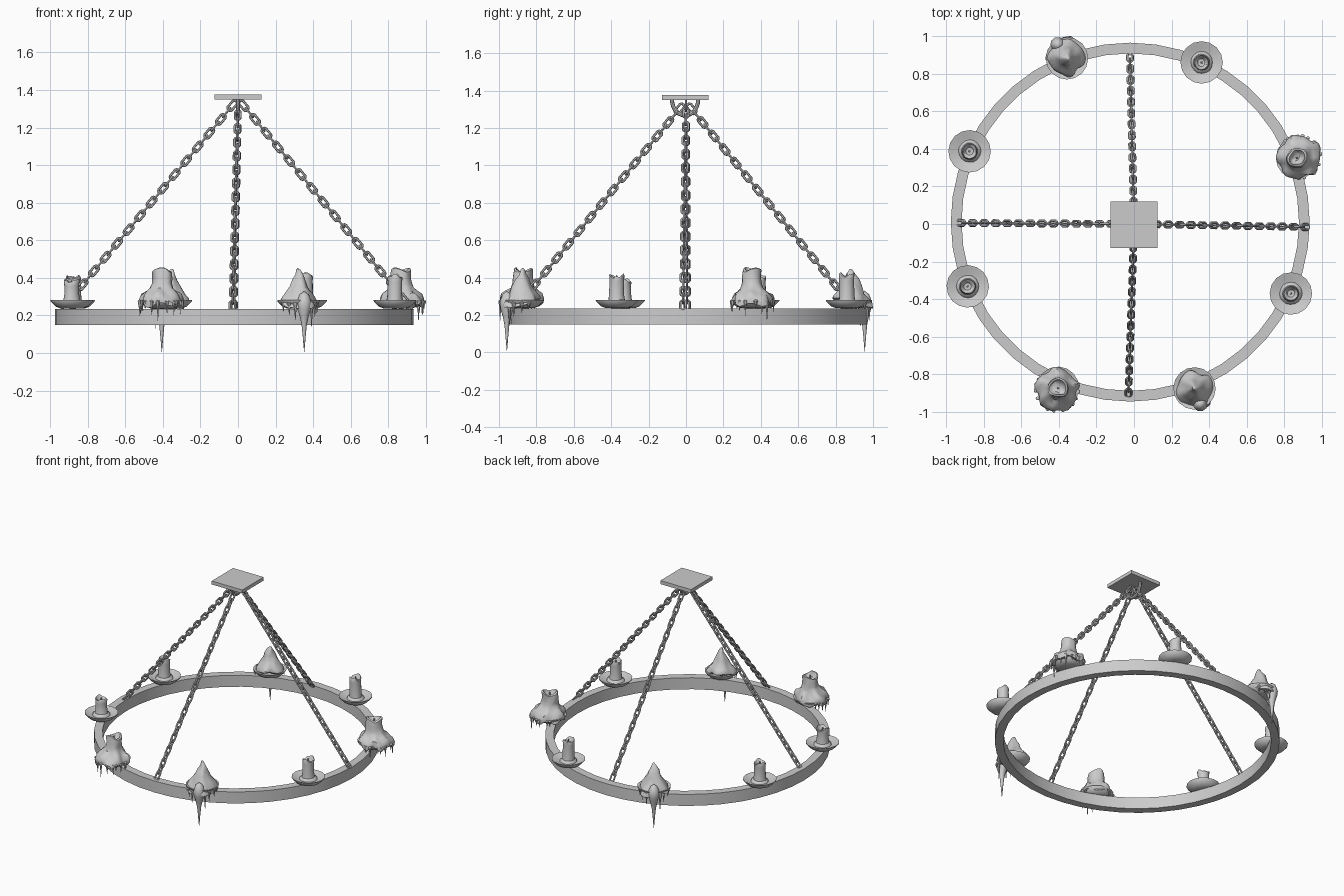
import bpy, bmesh, math, random
from mathutils import Vector, Matrix, noise

if "Cube" in bpy.data.objects:
    bpy.data.objects.remove(bpy.data.objects["Cube"])

random.seed(4)
TAU = 2 * math.pi


def finish(bm, name, matrix=Matrix.Identity(4)):
    bmesh.ops.remove_doubles(bm, verts=bm.verts, dist=1e-5)
    bmesh.ops.recalc_face_normals(bm, faces=bm.faces)
    me = bpy.data.meshes.new(name)
    bm.to_mesh(me)
    bm.free()
    ob = bpy.data.objects.new(name, me)
    ob.matrix_world = matrix
    bpy.context.collection.objects.link(ob)
    return ob


def skin(bm, rows, closed=False):
    """Join rings of points with quads; collapsed rings become poles."""
    rings = [[bm.verts.new(p) for p in row] for row in rows]
    n = len(rings[0])
    for a, b in zip(rings, rings[1:] + rings[:1] if closed else rings[1:]):
        for i in range(n):
            j = (i + 1) % n
            bm.faces.new((a[i], a[j], b[j], b[i]))


def lathe(bm, profile, n, warp=None, at=(0, 0), closed=False):
    rows = []
    for r, z in profile:
        row = []
        for i in range(n):
            a = TAU * i / n
            p = Vector((r * math.cos(a), r * math.sin(a), z))
            if warp:
                p = warp(p, a, r)
            row.append(p + Vector((at[0], at[1], 0)))
        rows.append(row)
    skin(bm, rows, closed)


def drip(bm, angle, radius, top, tip, thick):
    """Tapering icicle of wax."""
    h = top - tip
    prof = [(0, top + thick * .6), (thick * .8, top + thick * .3), (thick, top), (thick * .7, top - h * .25),
            (thick * .36, top - h * .5), (thick * .2, top - h * .8), (0, tip)]
    lathe(bm, prof, 7, at=(radius * math.cos(angle), radius * math.sin(angle)))


# hoop
bm = bmesh.new()
lathe(bm, [(.955, .15), (.955, .235), (.898, .235), (.898, .15)], 44, closed=True)
finish(bm, "hoop", Matrix.Translation((-.02, .01, 0)))

# ceiling plate
bm = bmesh.new()
bmesh.ops.create_cube(bm, size=1, matrix=Matrix.Translation((0, -.004, 1.363)) @ Matrix.Diagonal((.25, .25, .026, 1)))
finish(bm, "ceiling_plate")

# U-shaped hook under the plate
bm = bmesh.new()
rows = []
for i in range(15):
    t = math.pi * i / 14
    c = Vector((0, -.005 - .07 * math.cos(t), 1.352 - .085 * math.sin(t)))
    d = Vector((0, -math.cos(t), -math.sin(t)))
    rows.append([c + .011 * (d * math.cos(TAU * k / 8) + Vector((1, 0, 0)) * math.sin(TAU * k / 8)) for k in range(8)])
skin(bm, rows)
finish(bm, "hook")


# chains
def chain(name, start, end, count=30):
    start, end = Vector(start), Vector(end)
    axis = (end - start).normalized()
    side = axis.cross(Vector((0, 0, 1))).normalized()
    up = side.cross(axis)
    R, w, s = .0145, .0068, .017
    bm = bmesh.new()
    for k in range(count):
        c = start.lerp(end, (k + .5) / count)
        v, nrm = (up, side) if k % 2 == 0 else (side, up)
        rows = []
        for i in range(12):
            t = TAU * (i + .5) / 12
            d = axis * math.cos(t) + v * math.sin(t)
            m = c + d * R + axis * math.copysign(s, math.cos(t))
            rows.append([m + w * (d * math.cos(TAU * q / 6) + nrm * math.sin(TAU * q / 6)) for q in range(6)])
        skin(bm, rows, closed=True)
    finish(bm, name)


chain("chain_left", (-.015, 0, 1.335), (-.935, .006, .235))
chain("chain_right", (.015, 0, 1.335), (.925, -.016, .235))
chain("chain_front", (0, -.02, 1.32), (-.03, -.912, .235))
chain("chain_back", (0, .015, 1.32), (-.022, .9, .235))


# candles: local +x points away from the hoop centre
def place(x, y):
    return Matrix.Translation((x, y, 0)) @ Matrix.Rotation(math.atan2(y, x), 4, 'Z')


def dish(M):
    bm = bmesh.new()
    lathe(bm, [(0, .235), (.06, .237), (.085, .247), (.112, .274), (.113, .281),
               (.106, .28), (.075, .263), (0, .26)], 16)
    finish(bm, "dish", M)


def wick(M, z):
    bm = bmesh.new()
    lathe(bm, [(0, z), (.006, z), (.005, z + .03), (0, z + .033)], 6)
    finish(bm, "wick", M)


def lumpy(p, amount, seed):
    q = p * 18 + Vector((seed * 7.3, seed * 3.1, 0))
    return p + amount * noise.noise_vector(q)


def plain_candle(x, y, top, seed):
    M = place(x, y)
    dish(M)
    bm = bmesh.new()

    def warp(p, a, r):
        if p.z > top - .02 and r > .03:
            p.z += .009 * math.sin(2 * a + seed) + .004 * math.sin(5 * a)
        return lumpy(p, .004, seed)
    lathe(bm, [(0, .26), (.06, .262), (.056, .272), (.044, .28), (.04, .31), (.039, top - .03), (.041, top - .006),
               (.037, top), (.028, top - .012), (.02, top - .025), (0, top - .027)], 16, warp)
    finish(bm, "candle", M)
    wick(M, top - .03)


def skirt_candle(x, y, seed):
    M = place(x, y)
    dish(M)
    bm = bmesh.new()

    def warp(p, a, r):
        k = max(0, min(1, (r - .055) / .05))
        f = 1 + k * (.06 * math.sin(5 * a + seed) + .04 * math.sin(9 * a))
        p = Vector((p.x * f + .012 * k, p.y * f, p.z))
        if k > .5:
            p.z -= .012 * math.sin(6 * a + seed) * k
        if p.z > .43:
            p.z += .009 * math.sin(2 * a + 1)
        return lumpy(p, .012, seed)
    lathe(bm, [(0, .415), (.02, .415), (.032, .425), (.04, .445), (.05, .44), (.053, .40), (.056, .37), (.064, .345),
               (.085, .322), (.105, .305), (.115, .28), (.113, .258), (.095, .262), (.06, .265), (0, .265)], 32, warp)
    for i in range(13):
        a = math.radians(-105 + 17.5 * i + random.uniform(-6, 6))
        tip = .165 if i == 7 else random.uniform(.19, .24)
        drip(bm, a, .112 + .012 * math.cos(a), .275, tip, random.uniform(.008, .014))
    finish(bm, "melted_candle", M)
    wick(M, .41)


def hood_candle(x, y, seed, turn):
    M = place(x, y)
    dish(M)
    bm = bmesh.new()

    def warp(p, a, r):
        k = min(1, r / .1)
        f = 1 + .12 * math.cos(a) + k * (.07 * math.sin(4 * a + seed) + .03 * math.sin(7 * a))
        p = Vector((p.x * f, p.y * f, p.z))
        p.z -= .025 * k * k * math.cos(a)
        return lumpy(p, .012, seed)
    lathe(bm, [(0, .452), (.01, .446), (.022, .42), (.036, .39), (.05, .355), (.068, .325), (.085, .30),
               (.097, .28), (.1, .262), (.085, .256), (0, .262)], 32, warp)
    # broad main drip and its smaller neighbours
    lathe(bm, [(0, .33), (.025, .31), (.04, .27), (.036, .235), (.024, .195), (.014, .15),
               (.008, .09), (.004, .04), (0, .002)], 10, at=(.088 * math.cos(turn), .088 * math.sin(turn)))
    for d, tip in ((-75, .22), (-50, .2), (-30, .17), (25, .13), (42, .19), (68, .21), (90, .23)):
        drip(bm, turn + math.radians(d), .098, .265, tip, .013)
    finish(bm, "melted_hood_candle", M)


plain_candle(.36, .86, .42, 1)
plain_candle(-.875, .387, .405, 2)
plain_candle(-.885, -.332, .385, 3)
plain_candle(.835, -.37, .41, 4)
skirt_candle(.868, .352, 1)
skirt_candle(-.405, -.872, 2.5)
hood_candle(.322, -.875, 1, 0)
hood_candle(-.357, .882, 3, .2)

# smooth shading with crisp edges
bpy.ops.object.select_all(action='SELECT')
bpy.context.view_layer.objects.active = bpy.context.collection.objects[0]
bpy.ops.object.shade_smooth_by_angle(angle=math.radians(40))
